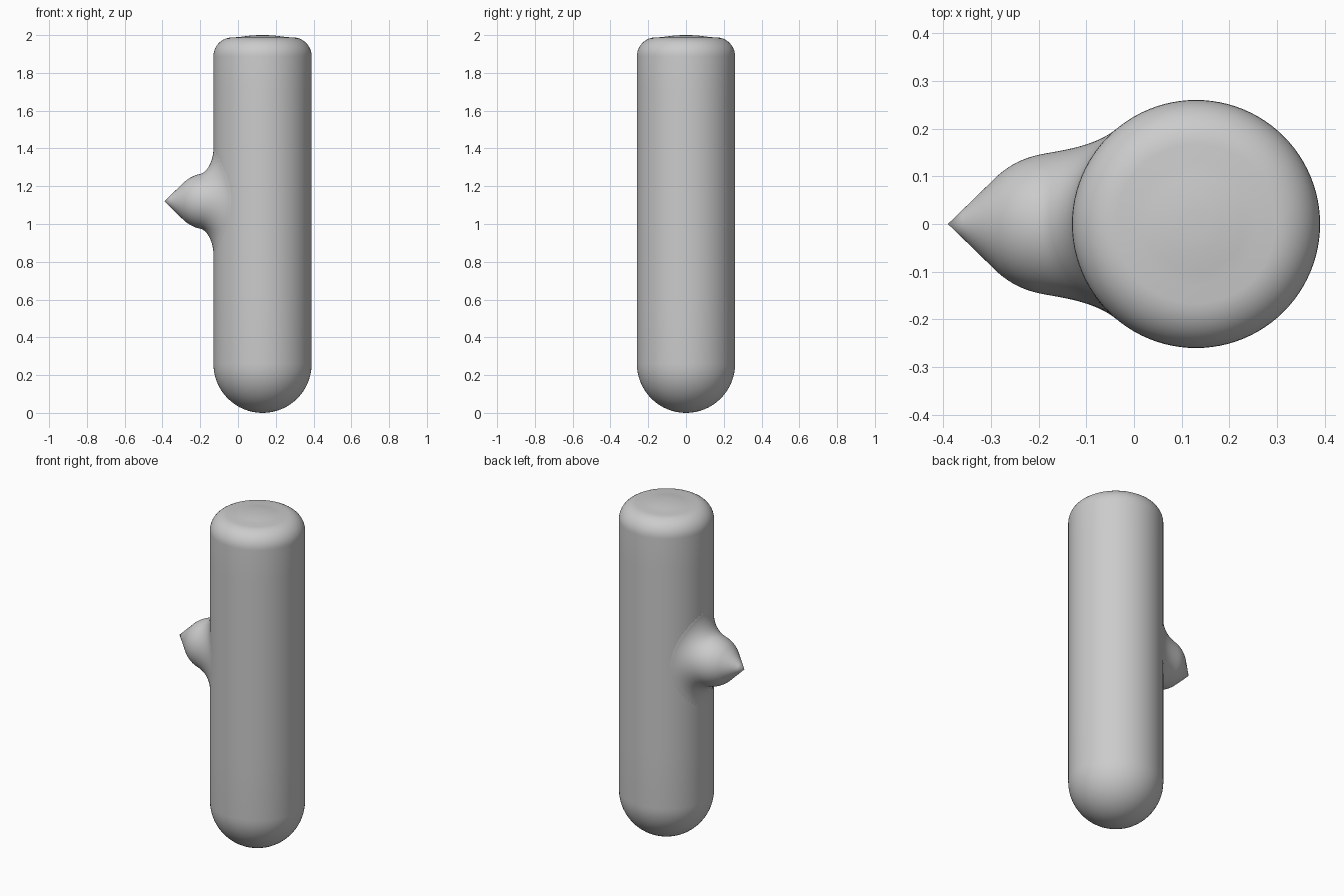
import bpy, bmesh
from math import sin, cos, pi, sqrt

if "Cube" in bpy.data.objects:
    bpy.data.objects.remove(bpy.data.objects["Cube"])

CX, R = 0.13, 0.26          # body axis and radius
NZ = 1.12                   # height of the nub axis


def finish(name, bm):
    bmesh.ops.remove_doubles(bm, verts=bm.verts, dist=1e-5)
    bmesh.ops.recalc_face_normals(bm, faces=bm.faces)
    me = bpy.data.meshes.new(name)
    bm.to_mesh(me)
    bm.free()
    ob = bpy.data.objects.new(name, me)
    bpy.context.collection.objects.link(ob)
    for p in me.polygons:
        p.use_smooth = True
    return ob


def skin(name, rings):
    """Bridge a list of closed rings of points."""
    bm = bmesh.new()
    vr = [[bm.verts.new(p) for p in ring] for ring in rings]
    n = len(rings[0])
    for a, b in zip(vr, vr[1:]):
        for i in range(n):
            j = (i + 1) % n
            bm.faces.new((a[i], a[j], b[j], b[i]))
    # collapsed pole rings are merged by remove_doubles
    return finish(name, bm)


# Body: round bottom, straight side, rounded rim and slightly domed top
N = 96
prof = [(R * sin(i / 16 * pi / 2), R - R * cos(i / 16 * pi / 2)) for i in range(17)]
prof += [(R, 0.6), (R, 1.0), (R, 1.4), (R, 1.7)]
prof += [(0.16 + 0.1 * cos(i / 10 * 1.5), 1.888 + 0.1 * sin(i / 10 * 1.5)) for i in range(11)]
prof += [(0.13, 1.989), (0.10, 1.993), (0.06, 1.998), (0.03, 1.9995), (0, 2.0)]
skin("body", [[(CX + r * cos(2 * pi * i / N), r * sin(2 * pi * i / N), z)
               for i in range(N)] for r, z in prof])


# Nub: pointed tip, swelling, then a fillet that melts into the body
def bez(a, b, c, d, t):
    s = 1 - t
    return [s**3 * w + 3 * s * s * t * x + 3 * s * t * t * y + t**3 * z
            for w, x, y, z in zip(a, b, c, d)]


def nub_line(th):
    cy, cz = cos(th), sin(th)
    pt = lambda x, r: (x, r * cy, NZ + r * cz)
    line = [pt(-0.39, 0), pt(-0.36, 0.029), pt(-0.32, 0.068)]
    line += [bez(pt(-0.285, 0.102), pt(-0.26, 0.124), pt(-0.232, 0.138),
                 pt(-0.2, 0.145), i / 8) for i in range(8)]
    re = 1 / sqrt((cy / 0.2)**2 + (cz / 0.28)**2)
    ye = re * cy
    xe = CX - sqrt(R * R - ye * ye)
    slope = ye / (CX - xe)                  # body tangent at the seam
    k = 0.8
    end = pt(xe, re)
    c2 = (xe + slope * (k - 1) * ye, k * ye, NZ + k * re * cz)
    line += [bez(pt(-0.2, 0.145), pt(-0.158, 0.154), c2, end, i / 16) for i in range(17)]
    line.append((xe + 0.01 + slope * 0.05 * ye, 1.05 * ye, NZ + 1.05 * re * cz))
    return line


M = 64
lines = [nub_line(2 * pi * i / M) for i in range(M)]
skin("side_nub", [list(r) for r in zip(*lines)])
